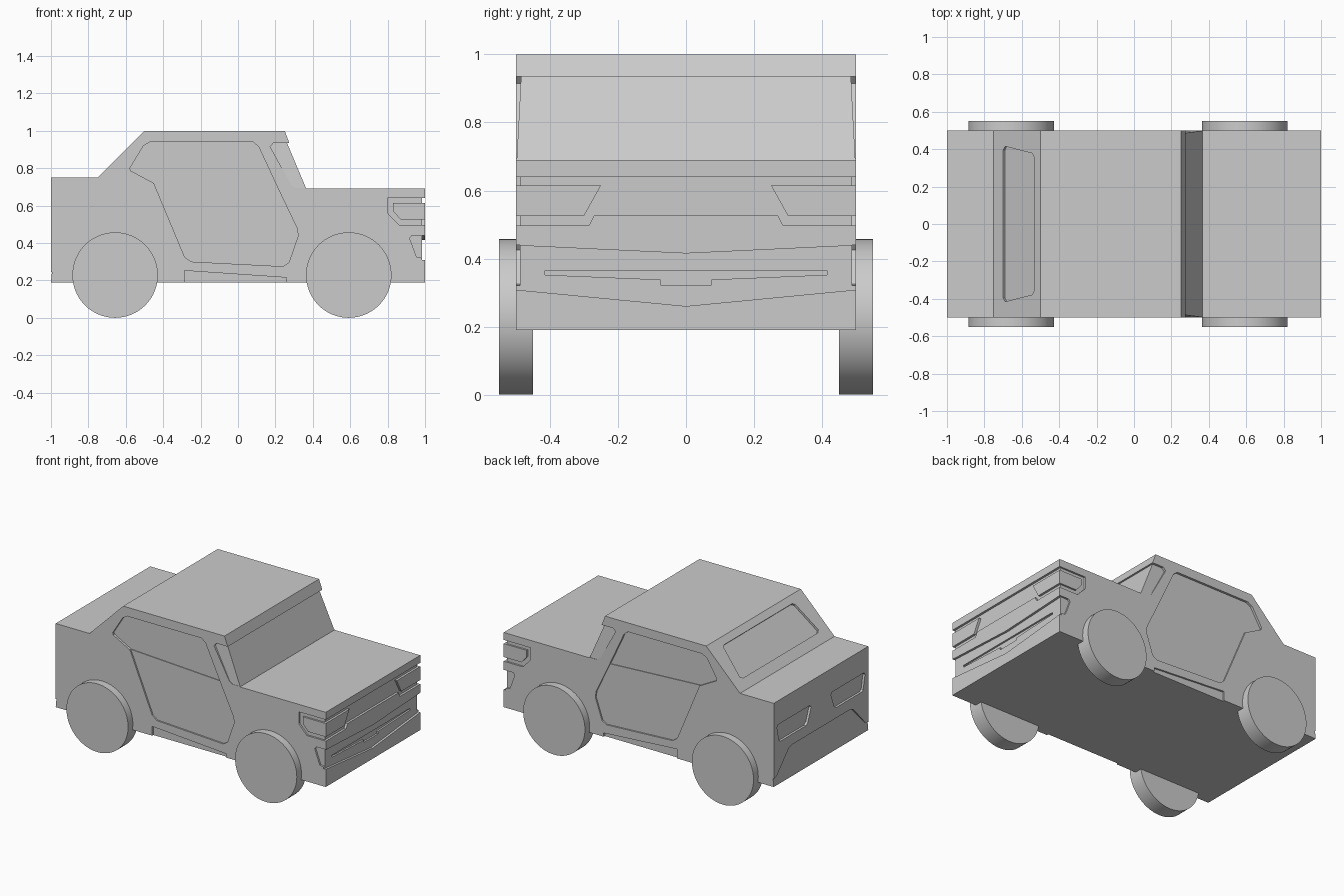
import bpy, bmesh, math

if "Cube" in bpy.data.objects:
    bpy.data.objects.remove(bpy.data.objects["Cube"])


def prism(name, pts, place, depth, outer=-0.03):
    """Solid between an outer polygon and an inner one sunk by depth(u, v)."""
    bm = bmesh.new()
    a = [bm.verts.new(place(u, v, outer)) for u, v in pts]
    b = [bm.verts.new(place(u, v, depth(u, v))) for u, v in pts]
    bm.faces.new(a)
    bm.faces.new(b[::-1])
    n = len(pts)
    for i in range(n):
        j = (i + 1) % n
        bm.faces.new((a[i], b[i], b[j], a[j]))
    bmesh.ops.recalc_face_normals(bm, faces=bm.faces)
    me = bpy.data.meshes.new(name)
    bm.to_mesh(me)
    bm.free()
    ob = bpy.data.objects.new(name, me)
    bpy.context.collection.objects.link(ob)
    return ob


def side(s):
    return lambda u, v, d: (u, s * (0.5 - d), v)


def front(u, v, d):
    return (1 - d, u, v)


def back(u, v, d):
    return (-1 + d, u, v)


def screen(u, v, d):
    return (0.365 - (v - 0.69) * 0.371 - d, u, v)


def rear_slope(u, v, d):
    k = d * 0.7071
    return (v + k, u, v + 1.5 - k)


def mirrored(half):
    return half + [(-u, v) for u, v in reversed(half)]


def flat(d):
    return lambda u, v: d


# Body shell
body = prism("car_body", [(-1, .19), (-1, .75), (-.75, .75), (-.5, 1), (.25, 1),
                          (.365, .69), (1, .69), (1, .19)], side(1), flat(1), 0)


def cut(pts, place, depth):
    c = prism("cutter", pts, place, depth)
    c.hide_render = True
    m = body.modifiers.new("cut", 'BOOLEAN')
    m.operation = 'DIFFERENCE'
    m.solver = 'EXACT'
    m.object = c
    bpy.context.view_layer.objects.active = body
    bpy.ops.object.modifier_apply(modifier=m.name)
    bpy.data.objects.remove(c)


window = [(-.45, .72), (-.575, .787), (-.578, .80), (-.505, .92), (-.47, .94),
          (.08, .94), (.11, .915), (.217, .685)]
door = [(-.45, .72), (.217, .685), (.315, .48), (.322, .44), (.272, .295),
        (.24, .275), (-.25, .30), (-.285, .325)]
sill = [(-.285, .252), (.26, .215), (.26, .16), (-.285, .16)]
lamp_wrap = [(1.03, .64), (.80, .64), (.80, .56), (.86, .497), (1.03, .497),
             (1.03, .525), (.87, .525), (.83, .57), (.83, .615), (1.03, .615)]
bumper_wrap = [(1.03, .44), (.93, .44), (.918, .425), (.955, .325), (1.03, .313)]
pillar = [(.172, .915), (.19, .935), (.30, .935), (.385, .70), (.355, .693),
          (.31, .693), (.285, .71)]

# Recesses on both sides
for s in (1, -1):
    p = side(s)
    cut(window, p, flat(.015))
    cut(door, p, flat(.01))
    cut(sill, p, flat(.012))
    cut(lamp_wrap, p, flat(.012))
    cut(bumper_wrap, p, flat(.012))
    cut(pillar, p, lambda u, v: .002 + .013 * (v - .69) / .245)

# Windscreen
cut(mirrored([(.53, .692), (.53, .935)]), screen,
    lambda u, v: .012 * (v - .69) / .245)

# Headlamp band, lower grille and its slot
cut(mirrored([(.53, .64), (.53, .615), (.25, .615), (.30, .525), (.53, .525),
              (.53, .497), (.285, .497), (.27, .527)]), front, flat(.015))
cut([(-.53, .44), (0, .415), (.53, .44), (.53, .311), (0, .26), (-.53, .311)],
    front, flat(.015))
cut(mirrored([(.415, .365), (.415, .352), (.075, .338), (.075, .322)]),
    front, flat(.027))

# Rear window, tail lamps and rear bumper
cut(mirrored([(.395, -.70), (.415, -.69), (.378, -.545), (.36, -.535)]),
    rear_slope, flat(.014))
for s in (1, -1):
    cut([(s * u, v) for u, v in [(.455, .59), (.12, .59), (.105, .575), (.14, .485),
                                 (.16, .47), (.43, .47), (.445, .48), (.465, .575)]],
        back, flat(.015))
cut(mirrored([(.30, .40), (.34, .39), (.47, .25), (.53, .24), (.53, .192)]), back,
    lambda u, v: .02 * (v - .19) / .21)

# Wheels
for end, x in (("rear", -.657), ("front", .592)):
    for label, y in (("right", -.5), ("left", .5)):
        bpy.ops.mesh.primitive_cylinder_add(vertices=64, radius=.2285, depth=.1,
                                            location=(x, y, .2285),
                                            rotation=(math.pi / 2, 0, 0))
        w = bpy.context.object
        w.name = f"{end}_{label}_wheel"
        bpy.ops.object.shade_smooth_by_angle(angle=math.radians(30))
